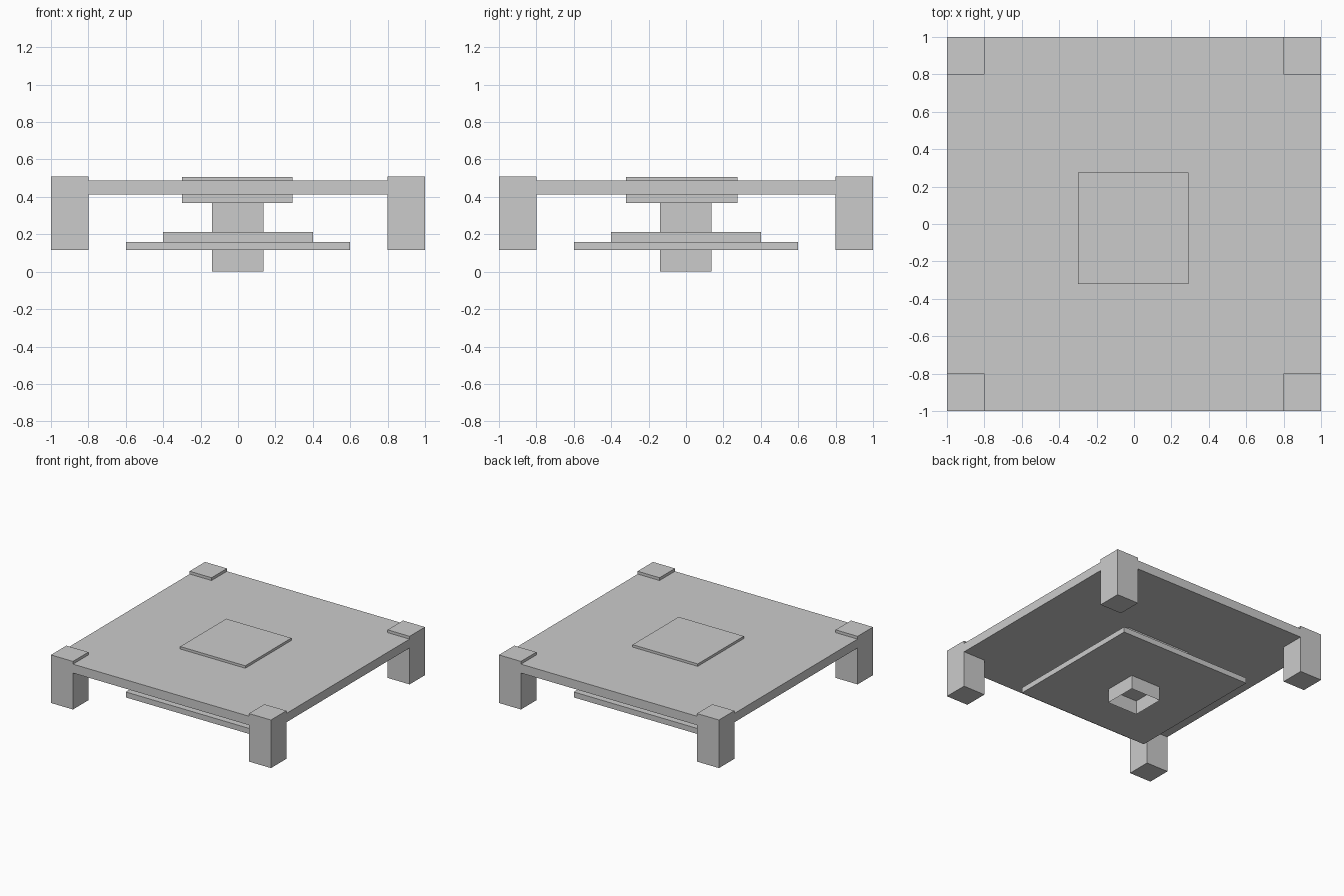
import bpy
import bmesh
from mathutils import Matrix, Vector

if "Cube" in bpy.data.objects:
    bpy.data.objects.remove(bpy.data.objects["Cube"])


def box(name, lo, hi, open_ends=False):
    """Axis-aligned box from its low corner to its high corner."""
    lo, hi = Vector(lo), Vector(hi)
    bm = bmesh.new()
    place = Matrix.Translation((lo + hi) / 2) @ Matrix.Diagonal((*(hi - lo), 1))
    bmesh.ops.create_cube(bm, size=1, matrix=place)
    if open_ends:
        bm.normal_update()
        ends = [f for f in bm.faces if abs(f.normal.z) > 0.5]
        bmesh.ops.delete(bm, geom=ends, context='FACES_ONLY')
    mesh = bpy.data.meshes.new(name)
    bm.to_mesh(mesh)
    bm.free()
    obj = bpy.data.objects.new(name, mesh)
    bpy.context.collection.objects.link(obj)
    return obj


# Large top plate, a hair inside the leg faces
E = 0.999
box("top_plate", (-E, -E, 0.414), (E, E, 0.487))

# Four corner legs, mirrored from one
leg = box("corner_legs", (0.8, 0.8, 0.115), (1, 1, 0.51))
mirror = leg.modifiers.new("mirror", 'MIRROR')
mirror.use_axis = (True, True, False)

# Slightly off-centre pad passing through the plate
box("centre_pad", (-0.3, -0.322, 0.367), (0.292, 0.276, 0.507))

# Hollow square column, open at the bottom
box("column", (-0.139, -0.139, 0), (0.136, 0.136, 0.38), open_ends=True)

# Two stepped slabs around the column
box("upper_step", (-0.4, -0.4, 0.16), (0.4, 0.4, 0.212))
box("lower_step", (-0.6, -0.6, 0.115), (0.6, 0.6, 0.16))
